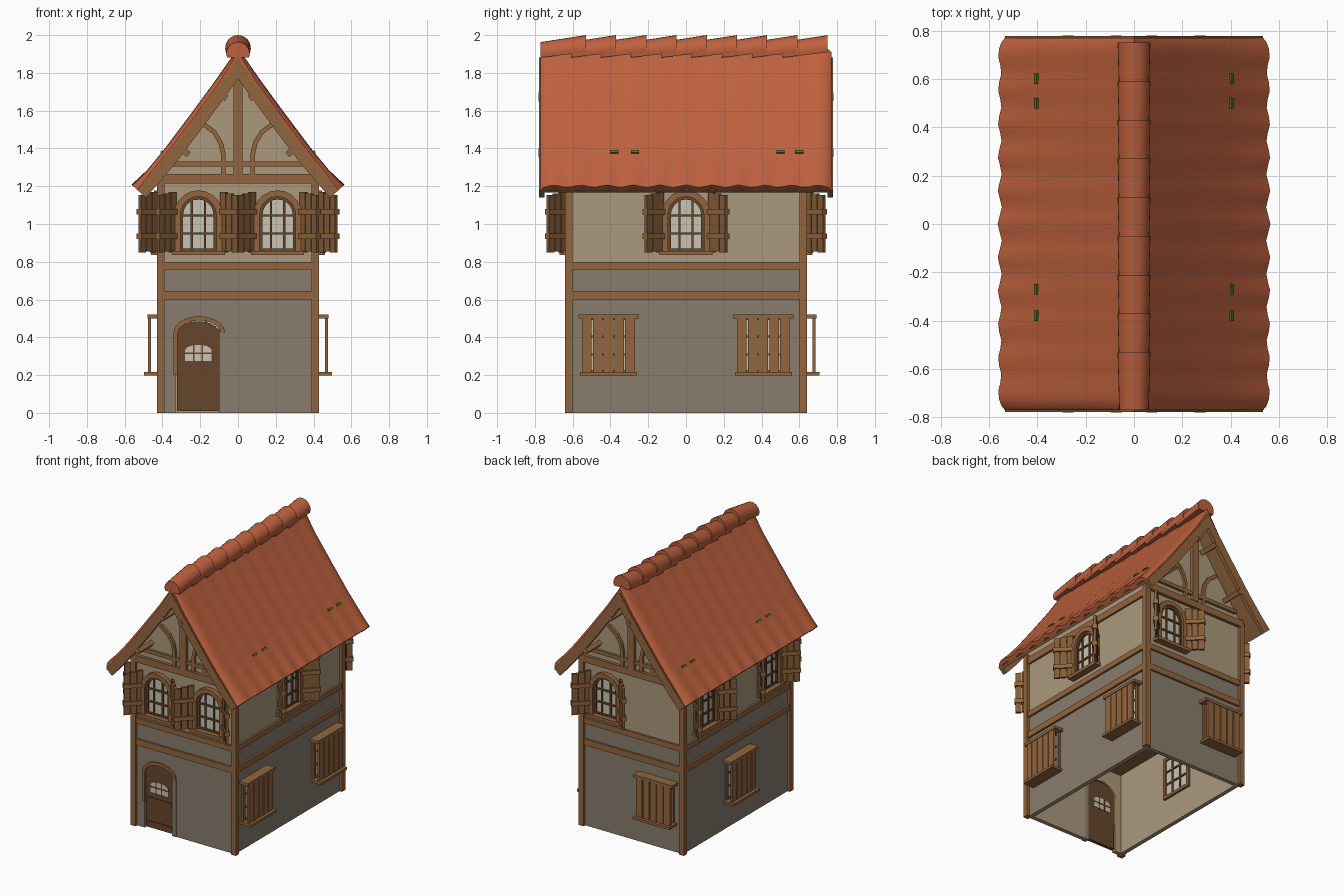
import bpy, bmesh, math
from mathutils import Matrix, Vector

if "Cube" in bpy.data.objects:
    bpy.data.objects.remove(bpy.data.objects["Cube"])

def material(name, rgb):
    m = bpy.data.materials.new(name)
    lin = [(c / 255 / 12.92 if c < 11 else ((c / 255 + 0.055) / 1.055) ** 2.4) for c in rgb]
    m.diffuse_color = (*lin, 1)
    m.use_nodes = True
    m.node_tree.nodes["Principled BSDF"].inputs["Base Color"].default_value = m.diffuse_color
    return m

TILE = material("terracotta", (190, 97, 62))
BEIGE = material("beige_plaster", (170, 152, 124))
GREY = material("grey_plaster", (136, 125, 109))
TIMBER = material("timber", (146, 102, 62))
SHUTTER = material("shutter_wood", (132, 92, 55))
DOOR = material("dark_door_wood", (102, 70, 43))
GLASS = material("pale_glass", (202, 195, 178))
MOSS = material("moss_green", (85, 115, 35))
I = Matrix()

def loft(bm, sections):
    rings = [[bm.verts.new(p) for p in s] for s in sections]
    n = len(rings[0])
    for a, b in zip(rings, rings[1:]):
        for i in range(n):
            bm.faces.new((a[i], a[(i + 1) % n], b[(i + 1) % n], b[i]))
    bm.faces.new(rings[0][::-1])
    bm.faces.new(rings[-1])

def prism(bm, outline, y0, y1, M=I):
    loft(bm, [[M @ Vector((x, y, z)) for x, z in outline] for y in (y0, y1)])

def box(bm, x0, x1, y0, y1, z0, z1, M=I):
    prism(bm, [(x0, z0), (x1, z0), (x1, z1), (x0, z1)], y0, y1, M)

def offset(pts, d):
    """Mitred parallel of an open path, positive to its left."""
    dirs = [(Vector(b) - Vector(a)).normalized() for a, b in zip(pts, pts[1:])]
    out = []
    for i, p in enumerate(pts):
        a, b = dirs[max(i - 1, 0)], dirs[min(i, len(dirs) - 1)]
        na, nb = Vector((-a.y, a.x)), Vector((-b.y, b.x))
        m = (na + nb).normalized()
        out.append(Vector(p) + m * d / m.dot(na))
    return out

def ribbon(bm, pts, d0, d1, y0, y1, M=I):
    prism(bm, offset(pts, d0) + offset(pts, d1)[::-1], y0, y1, M)

def arch(u, w, z0, zs, rise, n=10):
    top = [(u - w * math.cos(math.pi * i / n), zs + rise * math.sin(math.pi * i / n)) for i in range(n + 1)]
    return [(u - w, z0)] + top + [(u + w, z0)]

def finish(name, bm, mat, smooth=False):
    bmesh.ops.recalc_face_normals(bm, faces=bm.faces)
    me = bpy.data.meshes.new(name)
    bm.to_mesh(me)
    bm.free()
    me.materials.append(mat)
    ob = bpy.data.objects.new(name, me)
    bpy.context.collection.objects.link(ob)
    if smooth:
        me.shade_smooth()
        me.set_sharp_from_angle(angle=math.radians(35))
    return ob

def wall_frame(deg, dist):
    """Local x runs along the wall, local -y points out of it."""
    return Matrix.Rotation(math.radians(deg), 4, 'Z') @ Matrix.Translation((0, -dist, 0))

FRONT, BACK = wall_frame(0, 0.62), wall_frame(180, 0.62)
RIGHT, LEFT = wall_frame(90, 0.41), wall_frame(-90, 0.41)

# Roof profile, left eave to right eave
half = [(0.555, 1.20), (0.48, 1.283), (0.38, 1.405), (0.25, 1.578), (0.12, 1.755)]
ROOF = [(-x, z) for x, z in half] + [(0, 1.93)] + half[::-1]

# Ground floor walls: hollow, open below, with a door notch in the front
bm = bmesh.new()
door_hole = arch(-0.205, 0.125, 0, 0.42, 0.08)
prism(bm, [(-0.41, 0)] + door_hole + [(0.41, 0), (0.41, 0.78), (-0.41, 0.78)], 0, 0.03, FRONT)
box(bm, -0.41, 0.41, 0, 0.03, 0, 0.78, BACK)
for M in (LEFT, RIGHT):
    box(bm, -0.59, 0.59, 0, 0.03, 0, 0.78, M)
walls = finish("ground_floor_walls", bm, GREY)
walls.data.materials.append(BEIGE)
for f in walls.data.polygons:      # inner faces are beige
    c, n = f.center, f.normal
    if n.x * c.x + n.y * c.y < -0.05 or abs(n.z) > 0.9:
        f.material_index = 1

# Upper storey with gables
bm = bmesh.new()
prism(bm, [(-0.41, 0.78), (0.41, 0.78), (0.41, 1.27), (0.25, 1.48), (0, 1.84),
           (-0.25, 1.48), (-0.41, 1.27)], -0.62, 0.62)
finish("upper_walls", bm, BEIGE)

# Timber frame: posts, floor beams, gable trusses
bm = bmesh.new()
for sx in (-1, 1):
    for sy in (-1, 1):
        box(bm, sx * 0.39, sx * 0.43, sy * 0.60, sy * 0.64, 0, 1.24)
finish("corner_posts", bm, TIMBER)
bm = bmesh.new()
for z0, z1 in ((0.60, 0.645), (0.76, 0.80)):
    box(bm, -0.425, 0.425, -0.635, 0.635, z0, z1)
for M in (LEFT, RIGHT):
    box(bm, -0.62, 0.62, -0.015, 0, 1.17, 1.22, M)
finish("floor_beams", bm, TIMBER)
bm = bmesh.new()
for M in (FRONT, BACK):
    box(bm, -0.42, 0.42, -0.022, 0, 1.215, 1.265, M)
    box(bm, -0.36, 0.36, -0.018, 0, 1.305, 1.332, M)
    box(bm, -0.025, 0.025, -0.025, 0, 1.265, 1.80, M)
    for s in (-1, 1):
        curve = [(s * 0.078, 1.265), (s * 0.078, 1.37), (s * 0.092, 1.43),
                 (s * 0.125, 1.485), (s * 0.19, 1.535)]
        ribbon(bm, curve, -0.012, 0.012, -0.018, 0, M)
finish("gable_trusses", bm, TIMBER)

# Roof: tile sheet whose waves grow at the eaves and whose ends roll over
bm = bmesh.new()
ys = sorted([-0.755 + 1.51 * i / 44 for i in range(45)] + [-0.77, 0.77])
normals = [a - Vector(b) for a, b in zip(offset(ROOF, 1), ROOF)]
under = offset(ROOF, -0.03)
sections = []
for y in ys:
    tri = abs((y / 0.14) % 1 - 0.5) * 4 - 1
    sag = 0.018 if abs(y) > 0.76 else 0.004 if abs(y) > 0.74 else 0
    top, low = [], []
    for i, (p, u) in enumerate(zip(ROOF, under)):
        amp = 0.012 if i in (0, len(ROOF) - 1) else 0.0025
        d = normals[i].normalized() * (amp * tri - sag)
        q = Vector(p) + d
        r = u + d * (0 if sag else 1)
        top.append(Vector((q.x, y, q.y)))
        low.append(Vector((r.x, y, r.y)))
    sections.append(top + low[::-1])
loft(bm, sections)
finish("roof_tiles", bm, TILE, True)

bm = bmesh.new()
ribbon(bm, ROOF, -0.05, -0.03, -0.76, 0.76)
finish("roof_boarding", bm, TIMBER)
bm = bmesh.new()
for M in (FRONT, BACK):
    ribbon(bm, ROOF, -0.09, -0.028, -0.157, -0.13, M)
finish("bargeboards", bm, TIMBER)

# Purlin ends under the gable overhangs
bm = bmesh.new()
for M in (FRONT, BACK):
    for s in (-1, 1):
        for x, z in ((0.27, 1.375), (0.07, 1.672)):
            T = M @ Matrix.Translation((s * x, 0, z)) @ Matrix.Rotation(s * math.radians(53), 4, 'Y')
            box(bm, -0.016, 0.016, -0.16, 0, -0.012, 0.02, T)
finish("purlins", bm, TIMBER)

# Overlapping ridge tiles
bm = bmesh.new()
for k in range(9):
    y1 = -0.53 + 0.16 * k
    rings = []
    for y, r, top in ((y1 - 0.24, 0.061, 1.963), (y1, 0.068, 2.0)):
        ang = [math.radians(-20 + 220 * i / 14) for i in range(15)]
        rings.append([Vector((r * math.cos(a), y, top - r + r * math.sin(a))) for a in ang])
    loft(bm, rings)
finish("ridge_tiles", bm, TILE, True)

# Moss tufts
bm = bmesh.new()
for s in (-1, 1):
    for y in (-0.38, -0.27, 0.50, 0.60):
        T = Matrix.Translation((s * 0.403, y, 1.381)) @ Matrix.Rotation(s * math.radians(52), 4, 'Y')
        box(bm, -0.008, 0.008, -0.022, 0.022, -0.003, 0.006, T)
finish("moss", bm, MOSS)

# Upper arched windows with open shutters
frames, bars, panes, leaves, straps = [bmesh.new() for _ in range(5)]
for M, us in ((FRONT, (-0.21, 0.21)), (BACK, (-0.21,)), (RIGHT, (0,)), (LEFT, (-0.37, 0.37))):
    for u in us:
        W = M @ Matrix.Translation((u, 0, 0))
        prism(panes, arch(0, 0.1, 0.86, 1.05, 0.1), -0.005, 0, W)
        path = arch(0, 0.11, 0.85, 1.05, 0.11)
        ribbon(frames, path, -0.015, 0.018, -0.035, 0, W)
        box(frames, -0.14, 0.14, -0.05, 0, 0.835, 0.858, W)
        ribbon(bars, path, -0.03, -0.015, -0.018, 0, W)
        for x in (-0.035, 0.035):
            box(bars, x - 0.006, x + 0.006, -0.014, 0, 0.858, 1.13, W)
        for z in (0.865, 0.95, 1.045):
            box(bars, -0.09, 0.09, -0.014, 0, z - 0.006, z + 0.006, W)
        for s in (-1, 1):
            S = (W @ Matrix.Translation((s * 0.122, -0.02, 0)) @ Matrix.Diagonal((s, 1, 1, 1))
                 @ Matrix.Rotation(math.radians(-45), 4, 'Z'))
            for i in range(3):
                box(leaves, 0.044 * i, 0.044 * i + 0.041, -0.009, 0.009,
                    0.85 + 0.004 * (i % 2), 1.17 - 0.008 * i, S)
            for z in (0.92, 1.05):
                box(straps, -0.004, 0.134, -0.018, 0.018, z, z + 0.03, S)
finish("upper_window_frames", frames, TIMBER)
finish("upper_window_bars", bars, DOOR)
finish("upper_window_glass", panes, GLASS)
finish("shutter_leaves", leaves, SHUTTER)
finish("shutter_straps", straps, TIMBER)

# Lower windows: boarded outside, glazed and framed on both wall faces
boards, frames, panes = [bmesh.new() for _ in range(3)]
for M, us in ((RIGHT, (-0.41, 0.41)), (LEFT, (0,)), (BACK, (0.21,))):
    for u in us:
        W = M @ Matrix.Translation((u, 0, 0))
        for i in range(5):
            x = -0.14 + 0.057 * i
            box(boards, x, x + 0.051, -0.066, -0.05, 0.216, 0.512 - 0.006 * (i % 2), W)
        box(boards, -0.16, 0.16, -0.07, 0, 0.50, 0.52, W)
        box(boards, -0.15, 0.15, -0.088, 0, 0.198, 0.216, W)
        for y0, y1, g0, g1 in ((-0.015, 0, -0.005, 0), (0.03, 0.045, 0.03, 0.035)):
            box(panes, -0.12, 0.12, g0, g1, 0.22, 0.50, W)
            for x in (-0.12, -0.04, 0.04, 0.12):
                w = 0.012 if abs(x) > 0.1 else 0.005
                box(frames, x - w, x + w, y0, y1, 0.21, 0.51, W)
            for z in (0.215, 0.31, 0.405, 0.505):
                w = 0.012 if z in (0.215, 0.505) else 0.005
                box(frames, -0.13, 0.13, y0, y1, z - w, z + w, W)
finish("window_boards", boards, TIMBER)
finish("lower_window_frames", frames, SHUTTER)
finish("lower_window_glass", panes, GLASS)

# Door: surround, leaf, small arched light and ledges
bm = bmesh.new()
ribbon(bm, arch(-0.205, 0.125, 0.20, 0.42, 0.08)[:-1], -0.01, 0.012, -0.012, 0.03, FRONT)
finish("door_surround", bm, TIMBER)
bm = bmesh.new()
box(bm, -0.10, -0.07, -0.006, 0.03, 0, 0.43, FRONT)
finish("door_jamb", bm, GREY)
bm = bmesh.new()
prism(bm, arch(-0.21, 0.112, 0.01, 0.42, 0.065), 0.005, 0.03, FRONT)
for z in (0.035, 0.21):
    box(bm, -0.31, -0.11, -0.001, 0.005, z, z + 0.025, FRONT)
for x in (-0.235, -0.19):
    box(bm, x - 0.004, x + 0.004, -0.002, 0.036, 0.27, 0.36, FRONT)
box(bm, -0.285, -0.135, -0.002, 0.036, 0.312, 0.320, FRONT)
finish("door_leaf", bm, DOOR)
bm = bmesh.new()
prism(bm, arch(-0.21, 0.07, 0.275, 0.33, 0.03), 0.001, 0.034, FRONT)
finish("door_light", bm, GLASS)
